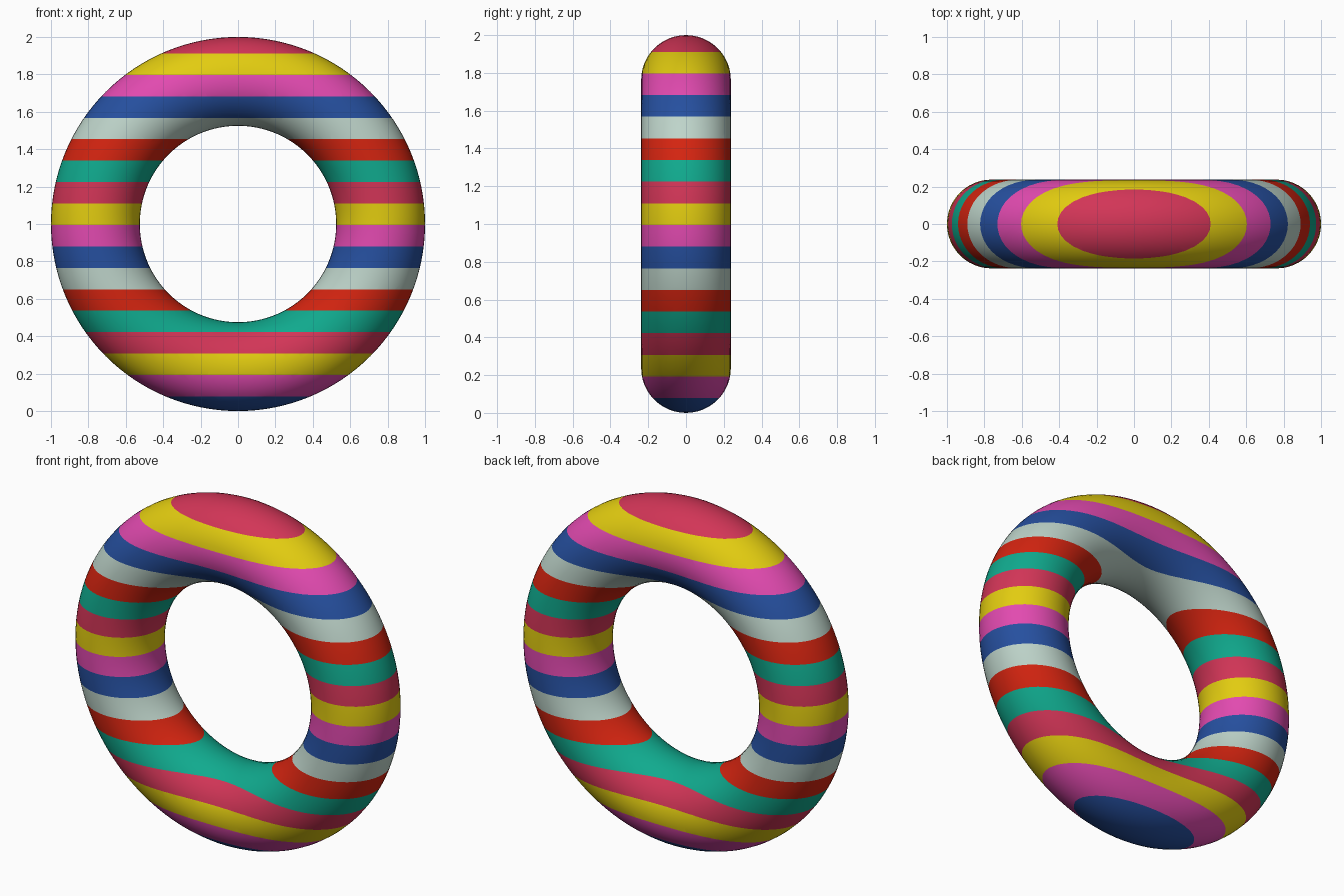
import bpy, bmesh, math
from mathutils import Matrix

if "Cube" in bpy.data.objects:
    bpy.data.objects.remove(bpy.data.objects["Cube"])

MAJOR, MINOR = 0.7625, 0.2375
FIRST_CUT, BAND, CUTS = 0.078, 0.1146, 17

# stripe colours from the bottom upward, repeating (sRGB 0-255)
COLOURS = [("blue", (38, 80, 160)), ("magenta", (226, 74, 176)),
           ("yellow", (226, 204, 16)), ("crimson", (210, 53, 87)),
           ("teal", (16, 170, 142)), ("red", (212, 36, 16)),
           ("pale_grey_green", (190, 212, 202))]


def linear(c):
    c /= 255
    return c / 12.92 if c <= 0.04045 else ((c + 0.055) / 1.055) ** 2.4


# upright ring
bpy.ops.mesh.primitive_torus_add(major_radius=MAJOR, minor_radius=MINOR,
                                 major_segments=128, minor_segments=48)
ring = bpy.context.object
ring.name = ring.data.name = "striped_ring"
for name, rgb in COLOURS:
    mat = bpy.data.materials.new(name)
    mat.diffuse_color = (*[linear(c) for c in rgb], 1)
    mat.use_nodes = True
    mat.node_tree.nodes["Principled BSDF"].inputs["Base Color"].default_value = mat.diffuse_color
    ring.data.materials.append(mat)

bm = bmesh.new()
bm.from_mesh(ring.data)
bm.transform(Matrix.Translation((0, 0, 1)) @ Matrix.Rotation(math.pi / 2, 4, 'X'))

# cut the ring at each stripe edge
for k in range(CUTS):
    bmesh.ops.bisect_plane(bm, geom=bm.verts[:] + bm.edges[:] + bm.faces[:], dist=1e-4,
                           plane_co=(0, 0, FIRST_CUT + k * BAND), plane_no=(0, 0, 1))

# colour the stripes by height
for f in bm.faces:
    z = f.calc_center_median().z
    f.material_index = (math.floor((z - FIRST_CUT) / BAND) + 1) % len(COLOURS)
    f.smooth = True
bm.to_mesh(ring.data)
bm.free()
